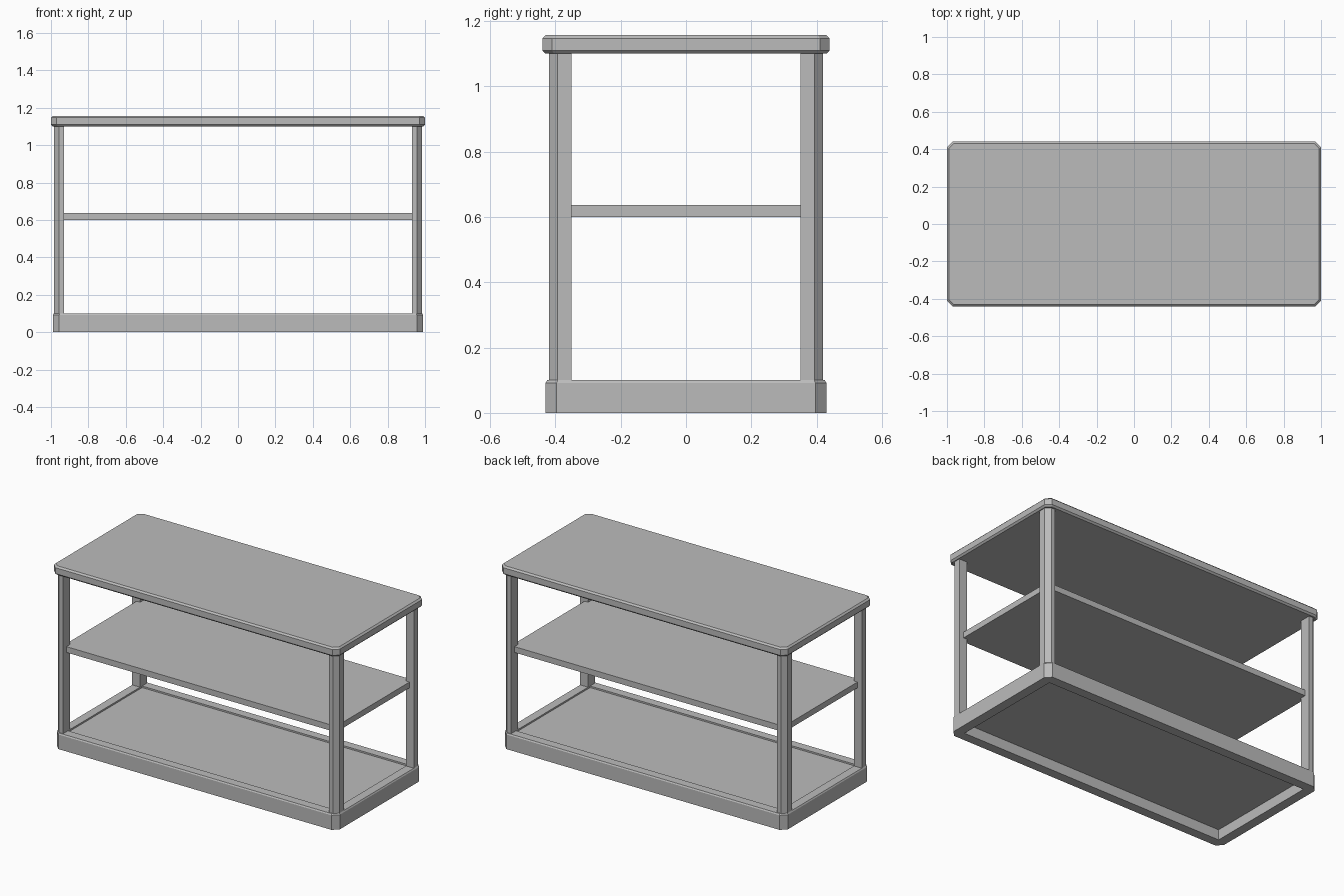
import bpy, bmesh

if "Cube" in bpy.data.objects:
    bpy.data.objects.remove(bpy.data.objects["Cube"])

grey = bpy.data.materials.new("plain grey")
grey.diffuse_color = (0.5, 0.5, 0.5, 1)
grey.use_nodes = True
grey.node_tree.nodes["Principled BSDF"].inputs["Base Color"].default_value = grey.diffuse_color


def cut_rect(hx, hy, c):
    # rectangle outline with 45 degree cut corners
    return [(hx, -hy + c), (hx, hy - c), (hx - c, hy), (-hx + c, hy),
            (-hx, hy - c), (-hx, -hy + c), (-hx + c, -hy), (hx - c, -hy)]


def loft(name, rings, closed=False):
    # rings: list of (outline, z); closed joins the last ring to the first
    bm = bmesh.new()
    loops = [[bm.verts.new((x, y, z)) for x, y in pts] for pts, z in rings]
    pairs = list(zip(loops, loops[1:]))
    if closed:
        pairs.append((loops[-1], loops[0]))
    else:
        bm.faces.new(loops[0])
        bm.faces.new(loops[-1])
    for a, b in pairs:
        n = len(a)
        for i in range(n):
            j = (i + 1) % n
            bm.faces.new((a[i], a[j], b[j], b[i]))
    bmesh.ops.recalc_face_normals(bm, faces=bm.faces)
    mesh = bpy.data.meshes.new(name)
    bm.to_mesh(mesh)
    bm.free()
    mesh.materials.append(grey)
    obj = bpy.data.objects.new(name, mesh)
    bpy.context.collection.objects.link(obj)
    return obj


def box_outline(hx, hy):
    return [(hx, -hy), (hx, hy), (-hx, hy), (-hx, -hy)]


# table top with softened upper and lower edges
loft("table_top", [
    (cut_rect(0.99, 0.43, 0.026), 1.10),
    (cut_rect(1.0, 0.44, 0.03), 1.11),
    (cut_rect(1.0, 0.44, 0.03), 1.147),
    (cut_rect(0.99, 0.43, 0.026), 1.157)])

# hollow base frame
outer = cut_rect(0.99, 0.43, 0.034)
inner = cut_rect(0.93, 0.37, 0.0005)
loft("base_frame", [
    (outer, 0.0),
    (outer, 0.092),
    (cut_rect(0.985, 0.425, 0.032), 0.10),
    (inner, 0.10),
    (inner, 0.0)], closed=True)

# bottom panel set into the frame
panel = box_outline(0.935, 0.375)
loft("bottom_panel", [(panel, 0.065), (panel, 0.09)])

# middle shelf let into the legs
shelf = box_outline(0.955, 0.385)
loft("middle_shelf", [(shelf, 0.60), (shelf, 0.637)])

# four legs, outer corner cut
for sx, side in ((-1, "left"), (1, "right")):
    for sy, end in ((-1, "front"), (1, "back")):
        pts = [(0.93, 0.35), (0.985, 0.35), (0.985, 0.393),
               (0.958, 0.42), (0.93, 0.42)]
        pts = [(sx * x, sy * y) for x, y in pts]
        loft(f"{end}_{side}_leg", [(pts, 0.095), (pts, 1.105)])
